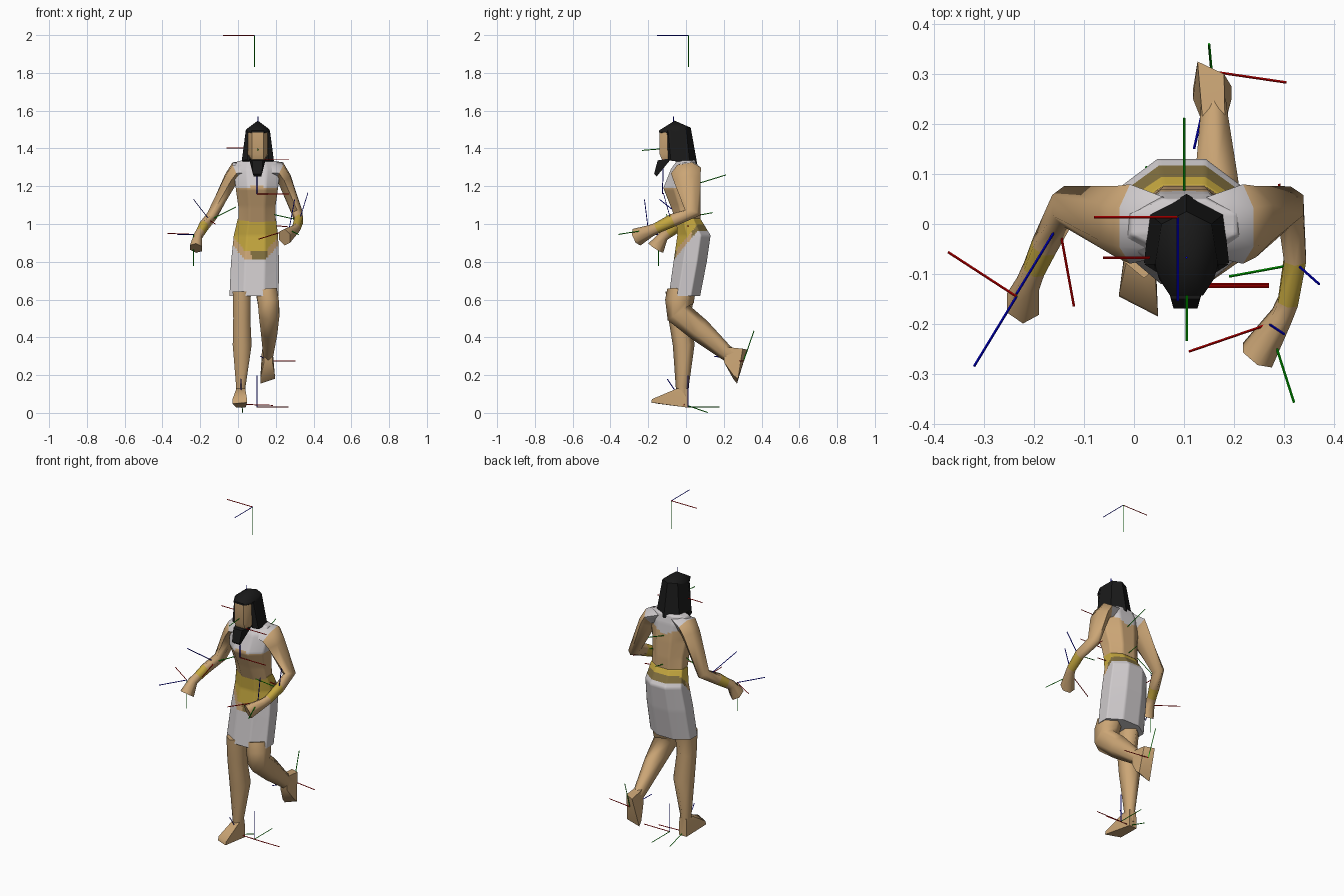
import bpy, bmesh, math
from mathutils import Vector as V


def mat(name, *rgb):
    m = bpy.data.materials.new(name)
    m.diffuse_color = (*rgb, 1)
    return m


SKIN = mat("tan skin", .60, .38, .18)
WHITE = mat("white linen", .62, .59, .60)
GOLD = mat("gold", .56, .39, .05)
OLIVE = mat("olive fringe", .22, .16, .05)
BLACK = mat("black hair", .010, .010, .010)
RED = mat("red axis", .80, .0, .0)
GREEN = mat("green axis", .0, .60, .0)
BLUE = mat("blue axis", .0, .0, .80)


def finish(bm, name, mats, smooth=75):
    bmesh.ops.recalc_face_normals(bm, faces=bm.faces)
    me = bpy.data.meshes.new(name)
    bm.to_mesh(me)
    bm.free()
    ob = bpy.data.objects.new(name, me)
    bpy.context.collection.objects.link(ob)
    for m in mats:
        me.materials.append(m)
    if smooth:
        bpy.ops.object.select_all(action='DESELECT')
        bpy.context.view_layer.objects.active = ob
        ob.select_set(True)
        bpy.ops.object.shade_smooth_by_angle(angle=math.radians(smooth))
    return ob


def loft(name, secs, mats, n=6, level=False, seg=(), rule=None, cuts=0):
    """Skin n-sided rings; each section is x, y, z, side radius, depth radius."""
    bm = bmesh.new()
    c = [V(s[:3]) for s in secs]
    rings = []
    k = 1 / math.cos(math.pi / n)
    for i, s in enumerate(secs):
        t = (c[min(i + 1, len(c) - 1)] - c[max(i - 1, 0)]).normalized()
        if level:
            t = V((0, 0, -1))
        side = (V((1, 0, 0)) - t * t.x).normalized()
        fwd = t.cross(side)
        ring = []
        for j in range(n):
            a = 2 * math.pi * (j + .5) / n
            ring.append(bm.verts.new(c[i] + side * math.cos(a) * s[3] * k
                                     + fwd * math.sin(a) * s[4] * k))
        rings.append(ring)
    for i in range(len(rings) - 1):
        for j in range(n):
            q = (j + 1) % n
            f = bm.faces.new((rings[i][j], rings[i][q], rings[i + 1][q], rings[i + 1][j]))
            f.material_index = seg[i] if seg else 0
    bm.faces.new(rings[0])
    bm.faces.new(rings[-1])
    if cuts:
        bmesh.ops.subdivide_edges(bm, edges=bm.edges[:], cuts=cuts, use_grid_fill=True)
    if rule:
        for f in bm.faces:
            f.material_index = rule(f.calc_center_median())
    return finish(bm, name, mats)


def hull(name, pts, m, mirror=None, smooth=50):
    """Convex solid; with mirror, points are copied across that x."""
    if mirror is not None:
        pts = [(mirror + s * x, y, z) for x, y, z in pts for s in ((1, -1) if x else (1,))]
    bm = bmesh.new()
    for p in pts:
        bm.verts.new(p)
    r = bmesh.ops.convex_hull(bm, input=bm.verts[:])
    junk = {v for v in r["geom_interior"] + r["geom_unused"] if isinstance(v, bmesh.types.BMVert)}
    bmesh.ops.delete(bm, geom=list(junk), context='VERTS')
    return finish(bm, name, [m], smooth)


CX = .105

# torso with painted collar
def collar(p):
    d = abs(p.x - .1)
    low = 1.20 - .1 * d if p.y < 0 else 1.22 + .5 * d
    return 1 if low < p.z < 1.345 else 0


loft("torso", [(.10, .00, 1.38, .035, .035), (.10, .00, 1.342, .045, .04),
               (.10, .00, 1.332, .105, .05), (.10, -.01, 1.29, .125, .07),
               (.10, -.025, 1.19, .112, .095), (.10, -.002, 1.09, .098, .078),
               (.10, .015, 1.0, .098, .062)],
     [SKIN, WHITE], n=8, level=True, rule=collar, cuts=7)

# skirt with gold apron and olive fringe
def apron(p):
    d = abs(p.x - .095)
    low = min(1.0, max(.80 + max(0, d - .03) * 1.1, .90 + 1.2 * (p.y + .02)))
    if p.z > low:
        return 1
    if p.z > low - .035:
        return 3 if p.y < .03 and (p.x < .07 or d > .06) else 2
    return 0


loft("skirt", [(.10, .012, 1.028, .101, .064), (.095, .042, .94, .117, .088),
               (.09, .022, .80, .127, .088), (.085, -.008, .62, .13, .083)],
     [WHITE, GOLD, OLIVE, SKIN], n=8, level=True, rule=apron, cuts=11)

# arms: white shoulder yoke, upper arm, gold bracer, flared hand
SEG = [2, 0, 0, 0, 1, 0, 0]
ARM = [SKIN, GOLD, WHITE]
loft("right_arm", [(.06, -.005, 1.295, .035, .055), (-.008, .00, 1.283, .042, .07),
                   (-.037, .005, 1.24, .036, .062), (-.14, .035, 1.04, .027, .036),
                   (-.18, -.045, .99, .024, .028), (-.20, -.09, .955, .021, .024),
                   (-.212, -.12, .935, .022, .024), (-.222, -.16, .872, .032, .04)],
     ARM, seg=SEG)
loft("left_arm", [(.145, -.005, 1.295, .035, .055), (.218, .00, 1.283, .042, .07),
                  (.245, .005, 1.24, .036, .062), (.313, .035, 1.06, .027, .037),
                  (.322, -.07, 1.02, .022, .03), (.308, -.155, .978, .02, .025),
                  (.295, -.185, .965, .021, .027), (.247, -.262, .93, .033, .042)],
     ARM, seg=SEG)

# standing leg and raised leg
loft("right_leg", [(.02, -.03, .64, .048, .068), (.02, -.035, .50, .045, .05),
                   (.022, -.012, .36, .05, .05), (.015, -.02, .14, .025, .03),
                   (.015, -.015, .06, .024, .025)], [SKIN])
loft("left_leg", [(.15, -.025, .645, .056, .065), (.16, -.035, .59, .056, .066),
                  (.165, -.04, .53, .054, .06), (.165, .07, .44, .043, .055),
                  (.16, .21, .32, .027, .036), (.157, .26, .29, .024, .035)], [SKIN])
hull("right_foot", [(-.01, .01, .028), (.04, .01, .028), (-.008, .008, .13), (.038, .008, .13),
                    (-.008, -.045, .13), (.038, -.045, .13), (-.03, -.145, .048),
                    (-.03, -.14, .07), (.048, -.185, .055), (.048, -.18, .073)], SKIN)
hull("left_foot", [(.138, .20, .35), (.182, .20, .35), (.138, .20, .27), (.182, .20, .27),
                   (.127, .325, .335), (.18, .30, .34), (.118, .27, .155), (.195, .275, .18),
                   (.118, .25, .18), (.195, .25, .2)], SKIN)

# head, wig and beard
hull("head", [(.054, -.08, 1.49), (.03, -.14, 1.485), (.05, -.11, 1.485), (.054, -.08, 1.37),
              (.03, -.14, 1.37), (.05, -.11, 1.37), (.03, -.125, 1.335), (.035, -.05, 1.335)],
     SKIN, CX)
hull("wig_crown", [(0, -.06, 1.547), (.033, -.143, 1.485), (.033, -.143, 1.495),
                   (.055, -.11, 1.487), (.062, -.085, 1.50), (.062, -.075, 1.50),
                   (.05, .0, 1.51), (0, .025, 1.51), (.055, .0, 1.45)], BLACK, CX)
hull("wig_back", [(.062, -.085, 1.50), (.05, .0, 1.51), (0, .025, 1.51), (.085, -.078, 1.335),
                  (.074, .02, 1.325), (0, .06, 1.315), (.055, -.085, 1.49)], BLACK, CX)
for s in (-1, 1):
    hull("wig_front_lock", [(CX + s * x, y, z) for x, y, z in
                            ((.052, -.10, 1.495), (.062, -.095, 1.495), (.064, -.08, 1.495),
                             (.055, -.08, 1.34), (.085, -.08, 1.335), (.055, -.095, 1.34))], BLACK)
hull("beard", [(.028, -.15, 1.337), (.043, -.10, 1.345), (.042, -.085, 1.337),
               (.024, -.169, 1.265), (.02, -.155, 1.252)], BLACK, .103)


# thin axis markers: colour, start, end
def rods(name, m, pairs):
    bm = bmesh.new()
    for a, b in pairs:
        a, b = V(a), V(b)
        r = bmesh.ops.create_cone(bm, segments=4, radius1=.0025, radius2=.0025,
                                  depth=(b - a).length, cap_ends=True)
        q = (b - a).to_track_quat('Z', 'Y')
        for v in r["verts"]:
            v.co = q @ v.co + (a + b) / 2
    finish(bm, name, [m], 0)


TOP, ROOT, HEAD = V((.087, .013, 1.998)), V((.10, .01, .03)), V((.105, -.067, 1.403))
RH, LH, RE = V((-.235, -.145, .945)), V((.27, -.20, .97)), V((-.15, .0, 1.02))
LE, RF, LF = V((.325, -.08, 1.02)), V((.02, -.01, .045)), V((.155, .305, .275))
L = .167
X, Y, Z = V((L, 0, 0)), V((0, L, 0)), V((0, 0, L))
rods("red_axes", RED, [(TOP, TOP - X), (ROOT, ROOT + X), (HEAD, HEAD - X),
                       ((.10, -.12, 1.34), (.27, -.12, 1.34)),
                       ((.10, -.125, 1.16), (.27, -.125, 1.16)),
                       ((.10, .01, 1.0), (.265, .01, .985)),
                       (RH, (-.372, -.056, .95)), (LH, (.11, -.255, .92)),
                       (RE, (-.12, -.165, 1.0)), (LE, (.29, .08, 1.05)),
                       (RF, (.185, -.01, .04)), (LF, (.305, .283, .275))])
rods("green_axes", GREEN, [(TOP, TOP - Z), (ROOT, ROOT + Y), (HEAD, HEAD - Y - Z * .08),
                           ((.10, .05, 1.21), (.10, .212, 1.26)),
                           ((.10, -.02, 1.03), (.10, .14, 1.06)),
                           (RH, RH - Z), (LH, (.32, -.357, .945)),
                           (RE, (-.01, .01, 1.09)), (LE, (.19, -.105, 1.05)),
                           (RF, (.025, .115, .002)), (LF, (.15, .36, .435))])
rods("blue_axes", BLUE, [(TOP, TOP - Y), (ROOT, ROOT + Z), (HEAD, HEAD + Z),
                         ((.10, -.125, 1.16), (.10, -.12, 1.32)),
                         (RH, (-.32, -.285, .945)), (LH, (.30, -.22, 1.13)),
                         (RE, (-.235, -.14, 1.13)), (LE, (.37, -.12, 1.165)),
                         (RF, (.015, -.10, .18)), (LF, (.12, .15, .30))])
